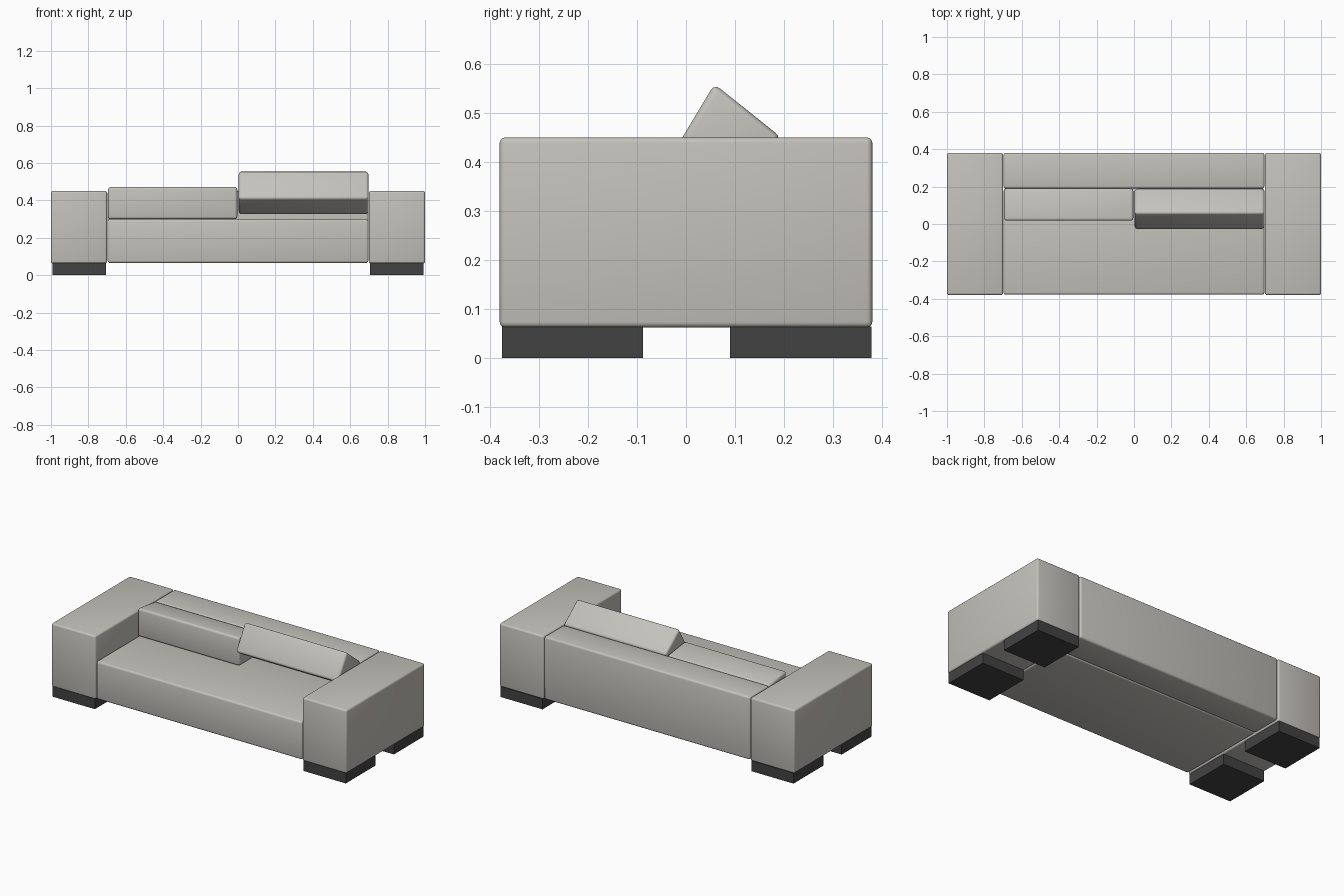
import bpy, bmesh, math
from mathutils import Matrix, Vector

if "Cube" in bpy.data.objects:
    bpy.data.objects.remove(bpy.data.objects["Cube"])


def material(name, rgb):
    m = bpy.data.materials.new(name)
    m.diffuse_color = (*rgb, 1)
    m.use_nodes = True
    m.node_tree.nodes["Principled BSDF"].inputs["Base Color"].default_value = m.diffuse_color
    return m


FABRIC = material("warm grey fabric", (0.55, 0.54, 0.50))
DARK = material("charcoal feet", (0.055, 0.055, 0.055))


def prism(name, profile, x0, x1, mat, bevel, segments=3):
    """Extrude a (y, z) profile along x and round its edges."""
    bm = bmesh.new()
    face = bm.faces.new([bm.verts.new((x0, y, z)) for y, z in profile])
    ext = bmesh.ops.extrude_face_region(bm, geom=[face])
    moved = [v for v in ext["geom"] if isinstance(v, bmesh.types.BMVert)]
    bmesh.ops.translate(bm, verts=moved, vec=(x1 - x0, 0, 0))
    bmesh.ops.recalc_face_normals(bm, faces=bm.faces)
    if bevel:
        bmesh.ops.bevel(bm, geom=bm.edges[:], offset=bevel, segments=segments,
                        profile=0.5, affect='EDGES')
    me = bpy.data.meshes.new(name)
    bm.to_mesh(me)
    bm.free()
    me.materials.append(mat)
    ob = bpy.data.objects.new(name, me)
    bpy.context.collection.objects.link(ob)
    if bevel:
        bpy.ops.object.select_all(action='DESELECT')
        ob.select_set(True)
        bpy.context.view_layer.objects.active = ob
        bpy.ops.object.shade_smooth_by_angle(angle=math.radians(35))
    return ob


def box(name, x, y, z, mat, bevel):
    rect = [(y[0], z[0]), (y[1], z[0]), (y[1], z[1]), (y[0], z[1])]
    return prism(name, rect, x[0], x[1], mat, bevel)


# Seat and backrest
box("seat", (-0.697, 0.697), (-0.378, 0.19), (0.065, 0.298), FABRIC, 0.012)
box("backrest", (-0.697, 0.697), (0.19, 0.38), (0.065, 0.45), FABRIC, 0.012)

# Arms, each on two square feet
for side, s in (("left", -1), ("right", 1)):
    box(side + "_arm", sorted((s * 0.70, s * 1.0)), (-0.38, 0.38),
        (0.0625, 0.45), FABRIC, 0.011)
    for end, y in (("front", (-0.375, -0.088)), ("back", (0.09, 0.378))):
        box(f"{side}_{end}_foot", sorted((s * 0.707, s * 0.993)), y,
            (0.0, 0.064), DARK, 0)

# Back cushions: the same wedge section, one upright and one tipped back
section = [(0.018, 0.299), (0.19, 0.299), (0.19, 0.45), (0.018, 0.473)]
prism("left_cushion", section, -0.695, -0.004, FABRIC, 0.014)
turn = Matrix.Rotation(math.radians(-31), 2)
pivot = Vector(section[3])
tipped = [turn @ (Vector(p) - pivot) + Vector((0.058, 0.559)) for p in section]
prism("right_cushion", tipped, 0.004, 0.697, FABRIC, 0.014)
